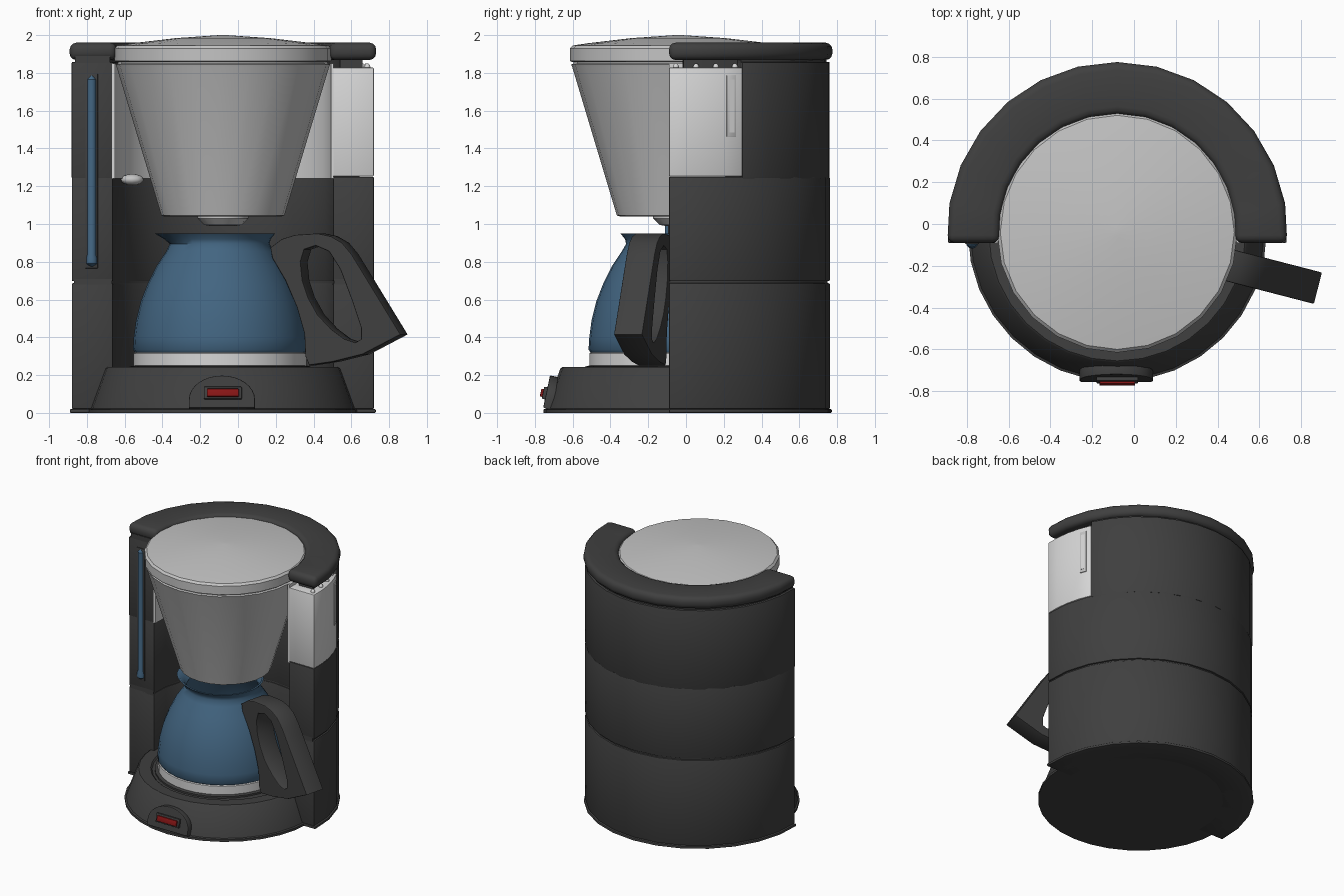
import bpy, bmesh, math
from mathutils import Matrix, Vector

cube = bpy.data.objects.get("Cube")
if cube:
    bpy.data.objects.remove(cube)

AXIS = (-0.08, -0.04)      # axis of housing, funnel and base
JUG = (-0.095, -0.055)     # axis of the jug
CUT = -0.05                # front plane of the housing, from its axis


def material(name, r, g, b):
    m = bpy.data.materials.new(name)
    m.use_nodes = True
    m.diffuse_color = (r, g, b, 1)
    m.node_tree.nodes["Principled BSDF"].inputs["Base Color"].default_value = (r, g, b, 1)
    return m


DARK = material("charcoal plastic", 0.05, 0.05, 0.05)
WHITE = material("white plastic", 0.68, 0.68, 0.68)
GREY = material("light grey plastic", 0.55, 0.55, 0.55)
BLUE = material("blue glass", 0.055, 0.13, 0.22)
RED = material("red switch", 0.25, 0.008, 0.008)


def finish(obj, mat, bevel=0, segments=2, smooth=35):
    obj.data.materials.clear()
    obj.data.materials.append(mat)
    bpy.ops.object.select_all(action="DESELECT")
    obj.select_set(True)
    bpy.context.view_layer.objects.active = obj
    if bevel:
        mod = obj.modifiers.new("soft edges", "BEVEL")
        mod.width, mod.segments = bevel, segments
        mod.limit_method, mod.angle_limit = "ANGLE", math.radians(40)
        bpy.ops.object.modifier_apply(modifier=mod.name)
    bpy.ops.object.shade_smooth_by_angle(angle=math.radians(smooth))
    return obj


def from_bmesh(name, bm, mat, **kw):
    bmesh.ops.recalc_face_normals(bm, faces=bm.faces)
    mesh = bpy.data.meshes.new(name)
    bm.to_mesh(mesh)
    bm.free()
    obj = bpy.data.objects.new(name, mesh)
    bpy.context.collection.objects.link(obj)
    return finish(obj, mat, **kw)


def lathe(name, profile, mat, center=AXIS, n=32, warp=None, **kw):
    """Full turn of an (r, z) profile, closed at both ends."""
    bm = bmesh.new()
    rings = []
    for r, z in profile:
        ring = []
        for i in range(n):
            a = math.tau * i / n
            k = warp(a, z) if warp else 0
            ring.append(bm.verts.new((center[0] + (r + k) * math.cos(a),
                                      center[1] + (r + k) * math.sin(a), z)))
        rings.append(ring)
    for low, high in zip(rings, rings[1:]):
        for i in range(n):
            j = (i + 1) % n
            bm.faces.new((low[i], low[j], high[j], high[i]))
    bm.faces.new(rings[0])
    bm.faces.new(rings[-1])
    return from_bmesh(name, bm, mat, **kw)


def arc(name, r0, r1, z0, z1, mat, start=None, end=None, n=14, **kw):
    """Curved block; a missing angle means a flat end on the front plane."""
    bm = bmesh.new()
    rows = []
    for i in range(n + 1):
        row = []
        for r, z in ((r0, z0), (r1, z0), (r1, z1), (r0, z1)):
            front = math.asin(CUT / r)
            a = front if start is None else math.radians(start)
            b = math.pi - front if end is None else math.radians(end)
            t = a + (b - a) * i / n
            row.append(bm.verts.new((AXIS[0] + r * math.cos(t), AXIS[1] + r * math.sin(t), z)))
        rows.append(row)
    for p, q in zip(rows, rows[1:]):
        for k in range(4):
            m = (k + 1) % 4
            bm.faces.new((p[k], p[m], q[m], q[k]))
    bm.faces.new(rows[0])
    bm.faces.new(rows[-1])
    return from_bmesh(name, bm, mat, **kw)


def box(name, loc, size, mat, tilt=0, **kw):
    bm = bmesh.new()
    bmesh.ops.create_cube(bm, size=1)
    bm.transform(Matrix.Translation(loc) @ Matrix.Rotation(tilt, 4, "X")
                 @ Matrix.Diagonal((*size, 1)))
    return from_bmesh(name, bm, mat, **kw)


def ball(name, loc, size, mat):
    bm = bmesh.new()
    bmesh.ops.create_uvsphere(bm, u_segments=12, v_segments=8, radius=1)
    bm.transform(Matrix.Translation(loc) @ Matrix.Diagonal((*size, 1)))
    return from_bmesh(name, bm, mat, smooth=60)


def outline(name, loops, depth, matrix, mat, bevel=0.006):
    """Flat outline with holes, given thickness."""
    curve = bpy.data.curves.new(name, "CURVE")
    curve.dimensions, curve.fill_mode = "2D", "BOTH"
    curve.extrude, curve.bevel_depth, curve.bevel_resolution = depth / 2 - bevel, bevel, 1
    curve.offset = -bevel
    for points in loops:
        s = curve.splines.new("POLY")
        s.points.add(len(points) - 1)
        for p, (x, y) in zip(s.points, points):
            p.co = (x, y, 0, 1)
        s.use_cyclic_u = True
    obj = bpy.data.objects.new(name, curve)
    bpy.context.collection.objects.link(obj)
    obj.matrix_world = matrix
    bpy.ops.object.select_all(action="DESELECT")
    obj.select_set(True)
    bpy.context.view_layer.objects.active = obj
    bpy.ops.object.convert(target="MESH")
    return finish(bpy.context.object, mat)


# Horseshoe housing with seams
arc("housing_foot", 0.59, 0.812, 0, 0.02, DARK, bevel=0.006)
arc("housing_lower", 0.585, 0.802, 0.02, 0.687, DARK, bevel=0.008)
arc("housing_seam", 0.59, 0.79, 0.67, 0.71, DARK)
arc("housing_middle", 0.585, 0.802, 0.697, 1.25, DARK, bevel=0.008)
arc("housing_upper", 0.585, 0.802, 1.24, 1.858, DARK, start=25, bevel=0.006)
arc("housing_neck", 0.6, 0.785, 1.82, 1.89, DARK, start=25)
arc("top_ring", 0.565, 0.815, 1.868, 1.96, DARK, n=14, bevel=0.036, segments=3)

# Water tank in the right arm, with the pale inner wall
arc("water_tank", 0.585, 0.801, 1.252, 1.828, WHITE, end=25, n=4, bevel=0.006)
arc("inner_wall", 0.574, 0.588, 1.24, 1.85, WHITE)
arc("tank_neck", 0.62, 0.74, 1.82, 1.88, DARK, start=2, end=26, n=4)
arc("tank_slot_rim", 0.797, 0.806, 1.46, 1.79, GREY, start=18.6, end=22.4, n=2, bevel=0.004)
arc("tank_slot", 0.797, 0.808, 1.485, 1.765, WHITE, start=19.5, end=21.5, n=2)
for i in range(4):
    t = math.radians(-1 + 8 * i)
    ball("tank_pin", (AXIS[0] + 0.765 * math.cos(t), AXIS[1] + 0.765 * math.sin(t), 1.83),
         (0.016, 0.016, 0.02), WHITE)
ball("wall_knob", (-0.56, 0.19, 1.235), (0.06, 0.05, 0.03), GREY)

# Level gauge on the left arm
box("gauge_channel", (-0.775, -0.0915, 1.28), (0.066, 0.008, 1.03), DARK, bevel=0.003)
lathe("gauge_tube", [(0.008, 0.775), (0.03, 0.79), (0.03, 0.82), (0.024, 0.84), (0.024, 1.765),
                     (0.008, 1.785)], BLUE, center=(-0.775, -0.088), n=12)

# Base with hot plate
lathe("base", [(0.715, 0), (0.715, 0.018), (0.703, 0.022), (0.625, 0.235), (0.615, 0.242),
               (0.53, 0.242), (0.52, 0.232)], DARK)
lathe("hot_plate", [(0.48, 0.22), (0.48, 0.245), (0.46, 0.25)], DARK, center=JUG)

# Switch panel: half-round bezel, frame and red rocker
tilt = math.radians(12)
panel = Matrix.Translation((-0.085, -0.722, 0.02)) @ Matrix.Rotation(math.pi / 2 - tilt, 4, "X")
arch = [(0.175 * math.cos(math.pi * i / 16), 0.045 + 0.13 * math.sin(math.pi * i / 16))
        for i in range(17)]
outline("switch_bezel", [[(0.175, 0), *arch, (-0.175, 0)]], 0.07, panel, DARK)
box("switch_frame", (-0.08, -0.747, 0.105), (0.2, 0.02, 0.066), DARK, tilt=-tilt, bevel=0.004)
box("switch_rocker", (-0.08, -0.755, 0.105), (0.17, 0.03, 0.042), RED, tilt=-tilt, bevel=0.004)

# Filter funnel, nozzle and lid
lathe("funnel", [(0.31, 1.04), (0.326, 1.045), (0.562, 1.83), (0.568, 1.845), (0.555, 1.85),
                 (0.555, 1.87)], GREY, n=24)
lathe("funnel_nozzle", [(0.07, 0.99), (0.1, 0.995), (0.135, 1.03), (0.135, 1.05)], GREY, n=16)
lathe("lid", [(0.565, 1.858), (0.575, 1.864), (0.575, 1.93), (0.56, 1.945), (0.48, 1.957),
              (0.25, 1.984), (0.02, 2.0)], GREY, n=24)


# Jug with a spout opposite the handle
def spout(a, z):
    return 0.055 * max(0, -math.cos(a)) ** 4 * max(0, min(1, (z - 0.89) / 0.06))


wall = [(0.45, 0.32), (0.461, 0.335), (0.457, 0.4), (0.445, 0.49), (0.42, 0.59), (0.385, 0.68),
        (0.335, 0.78), (0.285, 0.855), (0.262, 0.895), (0.268, 0.92), (0.292, 0.95)]
inside = [(r - 0.012, z + 0.001) for r, z in reversed(wall)]
lathe("jug", wall + inside, BLUE, center=JUG, warp=spout, smooth=50)
lathe("jug_foot", [(0.45, 0.245), (0.457, 0.25), (0.457, 0.315), (0.445, 0.325)], WHITE, center=JUG)

# Jug handle: outline with a finger hole, turned slightly to the front
grip = [(0.17, 0.875), (0.23, 0.92), (0.3, 0.942), (0.42, 0.95), (0.49, 0.935), (0.55, 0.9),
        (0.6, 0.84), (0.64, 0.775), (0.86, 0.415), (0.66, 0.31), (0.5, 0.27), (0.375, 0.252),
        (0.355, 0.3), (0.35, 0.42), (0.31, 0.56), (0.25, 0.7), (0.18, 0.82)]
hole = [(0.33, 0.8), (0.34, 0.7), (0.37, 0.61), (0.42, 0.52), (0.49, 0.445), (0.56, 0.392),
        (0.62, 0.372), (0.65, 0.39), (0.65, 0.45), (0.6, 0.6), (0.54, 0.76), (0.48, 0.855),
        (0.41, 0.885), (0.35, 0.865)]
turn = math.radians(-14.5)
place = (Matrix.Translation(Vector((*JUG, 0))) @ Matrix.Rotation(turn, 4, "Z")
         @ Matrix.Rotation(math.pi / 2, 4, "X"))
outline("jug_handle", [[((x + 0.115) / math.cos(turn), z) for x, z in loop] for loop in (grip, hole)],
        0.155, place, DARK)
